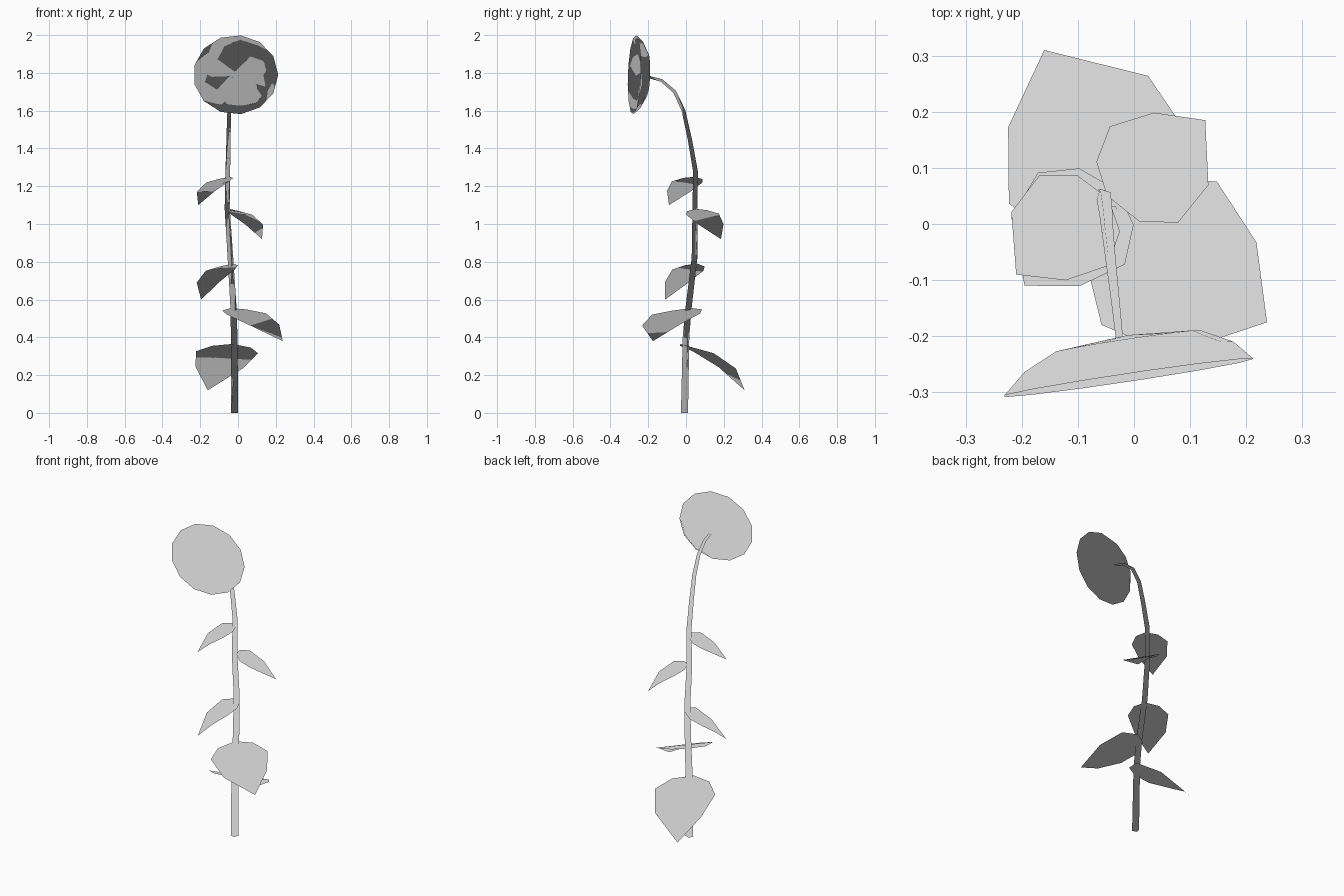
import bpy
import bmesh
from math import cos, sin, tau
from mathutils import Vector

cube = bpy.data.objects.get("Cube")
if cube:
    bpy.data.objects.remove(cube, do_unlink=True)

# One plain grey for the whole plant
GREY = (0.8, 0.8, 0.8, 1.0)
grey = bpy.data.materials.new("plain_grey")
grey.use_nodes = True
grey.diffuse_color = GREY
grey.node_tree.nodes["Principled BSDF"].inputs["Base Color"].default_value = GREY


def finish(name, bm):
    """Turn a bmesh into an object with foliage-style upward normals."""
    mesh = bpy.data.meshes.new(name)
    bm.to_mesh(mesh)
    bm.free()
    mesh.materials.append(grey)
    for face in mesh.polygons:
        face.use_smooth = True
    mesh.normals_split_custom_set_from_vertices([(0, 0, 1)] * len(mesh.vertices))
    obj = bpy.data.objects.new(name, mesh)
    bpy.context.collection.objects.link(obj)
    return obj


def bridge(bm, lower, upper):
    """Join two closed rings of equal length with quads."""
    n = len(lower)
    for i in range(n):
        j = (i + 1) % n
        bm.faces.new((lower[i], lower[j], upper[j], upper[i]))


# Stem: a thin four-sided tube that tapers and nods forward at the top
STEM_PATH = [Vector(p) for p in (
    (-.018, -.008, 0), (-.02, 0, .4), (-.024, .014, .56), (-.04, .045, .82),
    (-.057, .048, 1.08), (-.054, .05, 1.28), (-.05, .02, 1.45), (-.047, -.013, 1.6),
    (-.042, -.06, 1.7), (-.034, -.13, 1.76), (-.026, -.203, 1.78))]


def build_stem(sides=4, thick=.021, thin=.007):
    bm = bmesh.new()
    last = len(STEM_PATH) - 1
    rings = []
    for i, p in enumerate(STEM_PATH):
        along = (STEM_PATH[min(i + 1, last)] - STEM_PATH[max(i - 1, 0)]).normalized()
        depth = along.cross(Vector((1, 0, 0))).normalized()
        across = depth.cross(along)
        radius = thick + (thin - thick) * i / last
        turns = [tau * (k + .3) / sides for k in range(sides)]
        rings.append([bm.verts.new(p + radius * (across * cos(a) + depth * sin(a)))
                      for a in turns])
    for lower, upper in zip(rings, rings[1:]):
        bridge(bm, lower, upper)
    bm.faces.new(rings[0])
    bm.faces.new(rings[-1])
    bmesh.ops.recalc_face_normals(bm, faces=bm.faces)
    finish("stem", bm)


# Leaf pattern: (along, across, share of droop) for each side
LEFT_EDGE = ((.1, .27, .04), (.36, .43, .16), (.71, .3, .5))
RIGHT_EDGE = ((.08, -.32, .08), (.32, -.52, .2), (.7, -.43, .53))


def build_leaf(name, base, tip):
    """A single drooping sheet from its base to its tip."""
    bm = bmesh.new()
    base, tip = Vector(base), Vector(tip)
    drop = Vector((0, 0, tip.z - base.z))
    along = tip - base - drop
    across = Vector((-along.y, along.x, 0))

    def place(u, v, d):
        return bm.verts.new(base + along * u + across * v + drop * d)

    start, end = bm.verts.new(base), bm.verts.new(tip)
    left = [place(*p) for p in LEFT_EDGE]
    right = [place(*p) for p in RIGHT_EDGE]
    bm.faces.new((start, right[0], left[0]))
    for i in range(len(left) - 1):
        bm.faces.new((left[i], right[i], right[i + 1], left[i + 1]))
    bm.faces.new((left[-1], right[-1], end))
    finish(name, bm)


# Flower head: a shallow open cup, facing forward and turned slightly
def build_head(sides=13):
    bm = bmesh.new()

    def place(x, z, depth):
        lean = .15 * x + .035 * z
        return bm.verts.new((x - .012, lean - .274 - depth * -1, z + 1.79))

    rings = []
    for size, depth in ((1, 0), (.84, .036), (.58, .065)):
        rings.append([place(.225 * size * cos(tau * i / sides),
                            .21 * size * sin(tau * i / sides), depth)
                      for i in range(sides)])
    centre = place(0, 0, .076)
    for outer, inner in zip(rings, rings[1:]):
        bridge(bm, outer, inner)
    inner = rings[-1]
    for i in range(sides):
        bm.faces.new((inner[i], inner[(i + 1) % sides], centre))
    finish("flower_head", bm)


build_stem()
build_leaf("lowest_back_leaf", (-.03, -.03, .365), (-.16, .31, .12))
build_leaf("lower_left_leaf", (-.04, .03, .555), (.237, -.175, .38))
build_leaf("middle_right_leaf", (-.03, .06, .79), (-.195, -.11, .6))
build_leaf("upper_left_leaf", (-.048, .05, 1.08), (.127, .185, .92))
build_leaf("top_right_leaf", (-.045, .045, 1.25), (-.21, -.09, 1.1))
build_head()
